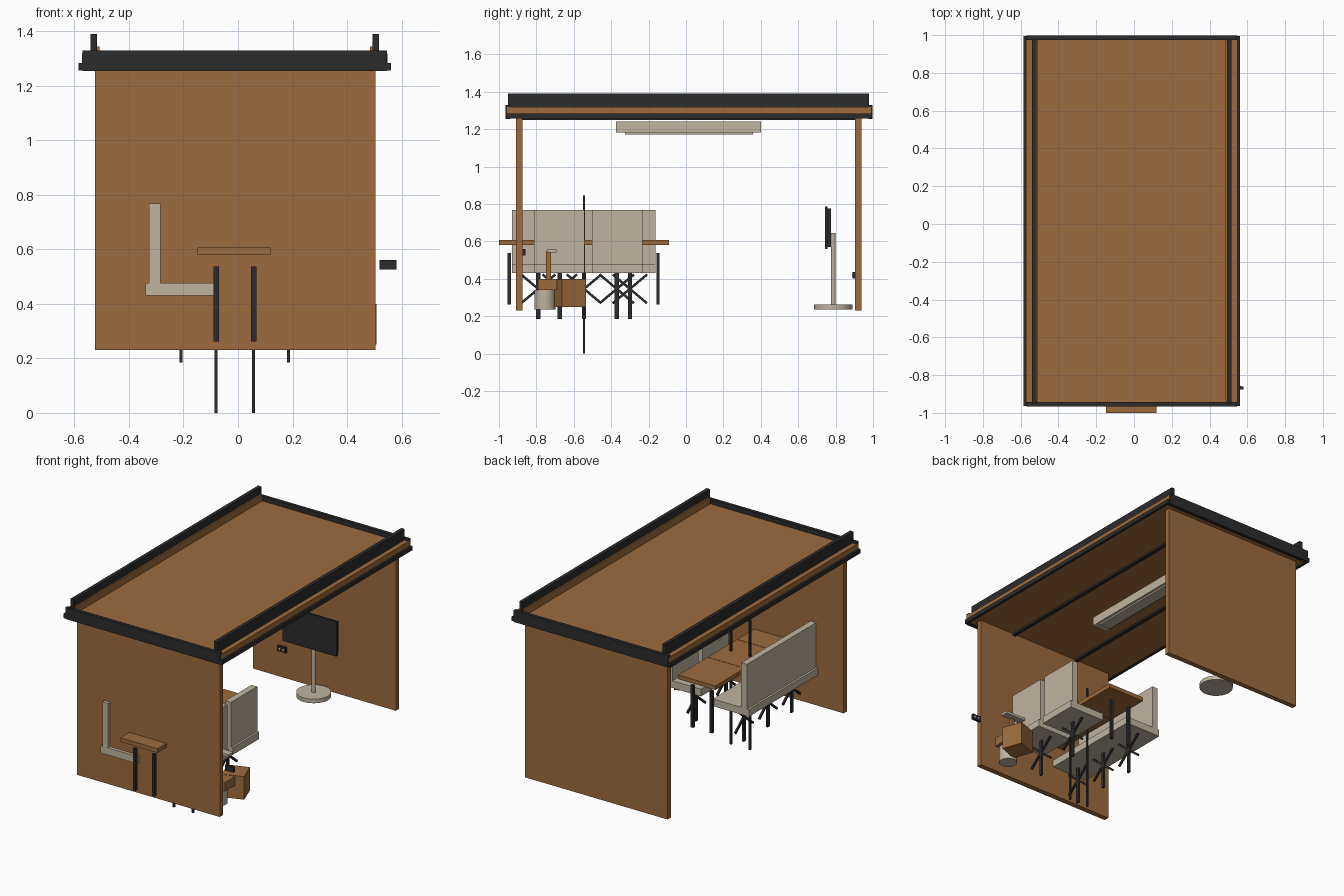
import bpy, math

if "Cube" in bpy.data.objects:
    bpy.data.objects.remove(bpy.data.objects["Cube"])

def material(name, rgb):
    m = bpy.data.materials.new(name)
    m.diffuse_color = (*rgb, 1)
    m.use_nodes = True
    m.node_tree.nodes["Principled BSDF"].inputs["Base Color"].default_value = m.diffuse_color
    return m

WOOD = material("warm wood", (0.335, 0.148, 0.047))
BEIGE = material("beige fabric", (0.52, 0.455, 0.355))
BLACK = material("charcoal metal", (0.025, 0.025, 0.027))

def box(name, mat, x, y, z, rot=(0, 0, 0)):
    """Box from (min, max) ranges on each axis."""
    bpy.ops.mesh.primitive_cube_add(size=1, location=[(a + b) / 2 for a, b in (x, y, z)], rotation=rot)
    o = bpy.context.object
    o.name = name
    o.scale = [b - a for a, b in (x, y, z)]
    o.data.materials.append(mat)
    return o

def cylinder(name, mat, x, y, z, r, sides=32):
    bpy.ops.mesh.primitive_cylinder_add(vertices=sides, radius=r, depth=z[1] - z[0],
                                        location=(x, y, (z[0] + z[1]) / 2))
    o = bpy.context.object
    o.name = name
    o.data.materials.append(mat)
    bpy.ops.object.shade_smooth_by_angle(angle=math.radians(35))

def around(c, w):
    return (c - w / 2, c + w / 2)

CX = -0.012  # centre line of the booth

# Walls
box("front_wall", WOOD, (-0.525, 0.505), (-0.909, -0.874), (0.23, 1.27))
box("back_wall", WOOD, (-0.525, 0.505), (0.904, 0.938), (0.23, 1.27))

# Roof slab, edge trims, side rails and ceiling strips
box("roof_panel", WOOD, (-0.568, 0.544), (-0.945, 0.98), (1.262, 1.30))
for y in ((-0.965, -0.942), (0.975, 0.998)):
    box("roof_end_trim", BLACK, (-0.57, 0.546), y, (1.255, 1.33))
for s, side in ((-1, "left"), (1, "right")):
    def span(a, b):
        return tuple(sorted((CX + s * a, CX + s * b)))
    box(side + "_roof_beam", WOOD, span(0.505, 0.56), (-0.957, 0.99), (1.28, 1.319))
    box(side + "_inner_beam", WOOD, span(0.496, 0.506), (-0.94, 0.975), (1.29, 1.345))
    box(side + "_roof_rail", BLACK, span(0.505, 0.529), (-0.952, 0.979), (1.319, 1.39))
    box(side + "_lower_trim", BLACK, span(0.556, 0.573), (-0.963, 0.995), (1.257, 1.284))
    box(side + "_ceiling_strip", BLACK, span(0.238, 0.262), (-0.874, 0.904), (1.25, 1.264))

# Ceiling lamp
box("lamp_body", BEIGE, (-0.09, 0.02), (-0.374, 0.402), (1.182, 1.24))
box("lamp_diffuser", BEIGE, (-0.075, 0.005), (-0.325, 0.357), (1.172, 1.184))

# Table in three boards
for i in range(3):
    y0 = -1.0 + i * 0.304
    box("table_board", WOOD, (-0.148, 0.12), (y0, y0 + 0.301), (0.58, 0.607))

# Table legs and tall thin poles
for x in (-0.08, 0.057):
    for y in (-0.945, -0.15):
        box("table_leg", BLACK, around(x, 0.02), around(y, 0.017), (0.262, 0.537))
    box("table_pole", BLACK, around(x, 0.011), around(-0.545, 0.011), (0.0, 0.845))

# Seats with backs, legs and crossed braces
def seat(name, s, y, leg_ys):
    def sp(a, b):
        return tuple(sorted((CX + s * a, CX + s * b)))
    box(name + "_seat", BEIGE, sp(0.067, 0.328), y, (0.43, 0.477))
    box(name + "_back", BEIGE, sp(0.273, 0.314), y, (0.477, 0.768))
    lx = CX + s * 0.197
    for ly in leg_ys:
        box(name + "_leg", BLACK, around(lx, 0.012), around(ly, 0.022), (0.185, 0.432))
        for t in (-1, 1):
            box(name + "_brace", BLACK, around(lx, 0.012), around(ly, 0.24), around(0.346, 0.013),
                (t * math.radians(40), 0, 0))

seat("bench", -1, (-0.93, -0.162), (-0.79, -0.545, -0.30))
seat("front_chair", 1, (-0.812, -0.542), (-0.675,))
seat("rear_chair", 1, (-0.503, -0.233), (-0.37,))

# Side crate with drum, posts and tray
box("crate", WOOD, around(0.42, 0.138), around(-0.622, 0.138), (0.25, 0.40), (0, 0, math.radians(20)))
box("crate_ledge", WOOD, (0.33, 0.46), (-0.79, -0.69), (0.34, 0.398))
cylinder("drum", BEIGE, 0.385, -0.755, (0.235, 0.34), 0.056)
for x in (0.31, 0.37):
    box("tray_post", WOOD, around(x, 0.022), around(-0.735, 0.025), (0.31, 0.545))
box("tray", BEIGE, (0.26, 0.45), (-0.742, -0.692), (0.54, 0.557))

# Screen on a round stand
cylinder("stand_base", BEIGE, -0.005, 0.787, (0.235, 0.262), 0.103)
cylinder("stand_pole", BEIGE, -0.005, 0.787, (0.26, 0.645), 0.012, 16)
box("screen_panel", BLACK, (-0.2, 0.19), (0.742, 0.757), (0.56, 0.787))
box("screen_housing", BLACK, (-0.19, 0.18), (0.755, 0.776), (0.57, 0.777))

# Power sockets with two outlets each
for x, z, y, d in ((0.55, 0.543, -0.867, 1), (-0.31, 0.418, 0.897, -1)):
    box("socket", BLACK, around(x, 0.062), around(y, 0.016), around(z, 0.035))
    for dx in (-0.014, 0.014):
        box("outlet", BEIGE, around(x + dx, 0.012), around(y + d * 0.008, 0.003), around(z, 0.012))
